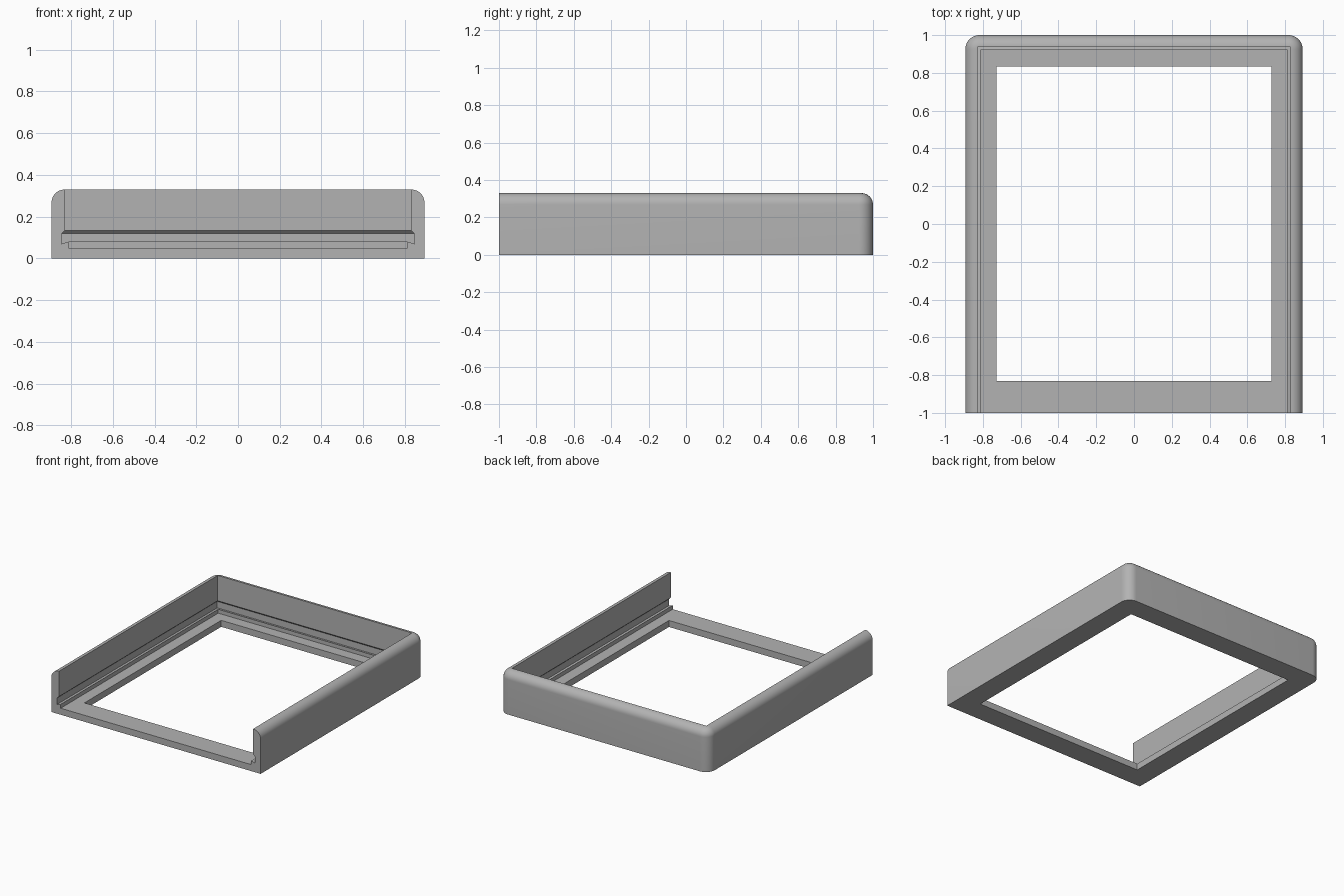
import bpy, bmesh, math

cube = bpy.data.objects.get("Cube")
if cube:
    bpy.data.objects.remove(cube, do_unlink=True)

HALF_W, HEIGHT = 0.893, 0.33

grey = bpy.data.materials.new("plain_grey")
grey.use_nodes = True
colour = (0.45, 0.45, 0.45, 1)
grey.diffuse_color = colour
grey.node_tree.nodes["Principled BSDF"].inputs["Base Color"].default_value = colour


def make_object(name, bm):
    bmesh.ops.recalc_face_normals(bm, faces=bm.faces)
    mesh = bpy.data.meshes.new(name)
    bm.to_mesh(mesh)
    bm.free()
    mesh.materials.append(grey)
    obj = bpy.data.objects.new(name, mesh)
    bpy.context.collection.objects.link(obj)
    return obj


def loft(sections):
    """Closed solid from stacked rectangles (half width, front y, back y, z)."""
    bm = bmesh.new()
    rings = []
    for w, front, back, z in sections:
        corners = ((-w, front), (w, front), (w, back), (-w, back))
        rings.append([bm.verts.new((x, y, z)) for x, y in corners])
    for low, high in zip(rings, rings[1:]):
        for i in range(4):
            j = (i + 1) % 4
            bm.faces.new((low[i], low[j], high[j], high[i]))
    bm.faces.new(rings[0][::-1])
    bm.faces.new(rings[-1])
    return bm


def round_edges(bm, test, radius, segments):
    edges = [e for e in bm.edges if test(*(v.co for v in e.verts))]
    bmesh.ops.bevel(bm, geom=edges, offset=radius, offset_type='OFFSET',
                    segments=segments, profile=0.5, affect='EDGES',
                    clamp_overlap=False)


# Outer block: rounded back corners, then rounded top rim on three sides
body = loft([(HALF_W, -1, 1, 0), (HALF_W, -1, 1, HEIGHT)])
round_edges(body, lambda a, b: a.y > 0.9 and b.y > 0.9 and abs(a.z - b.z) > 0.1,
            0.075, 10)
round_edges(body, lambda a, b: min(a.z, b.z) > HEIGHT - 0.001 and max(a.y, b.y) > -0.9,
            0.062, 10)
frame = make_object("tray_frame", body)

# Inner hollow, open at the front: floor, lip, slide groove, wall
profile = [(0.813, 0.92, 0.05), (0.813, 0.92, 0.08), (0.845, 0.953, 0.07),
           (0.845, 0.953, 0.12), (0.829, 0.937, 0.135), (0.829, 0.937, 0.4)]
hollow = make_object("hollow_cutter", loft([(w, -1.1, b, z) for w, b, z in profile]))

# Rectangular opening through the floor
opening = make_object("opening_cutter",
                      loft([(0.728, -0.832, 0.835, -0.1), (0.728, -0.832, 0.835, 0.2)]))

for cutter in (hollow, opening):
    cutter.hide_render = True
    mod = frame.modifiers.new(cutter.name, 'BOOLEAN')
    mod.operation = 'DIFFERENCE'
    mod.solver = 'EXACT'
    mod.object = cutter

# Apply the cuts and drop the helpers
bpy.ops.object.select_all(action='DESELECT')
frame.select_set(True)
bpy.context.view_layer.objects.active = frame
for mod in list(frame.modifiers):
    bpy.ops.object.modifier_apply(modifier=mod.name)
for cutter in (hollow, opening):
    bpy.data.objects.remove(cutter, do_unlink=True)
bpy.ops.object.shade_smooth_by_angle(angle=math.radians(30))
